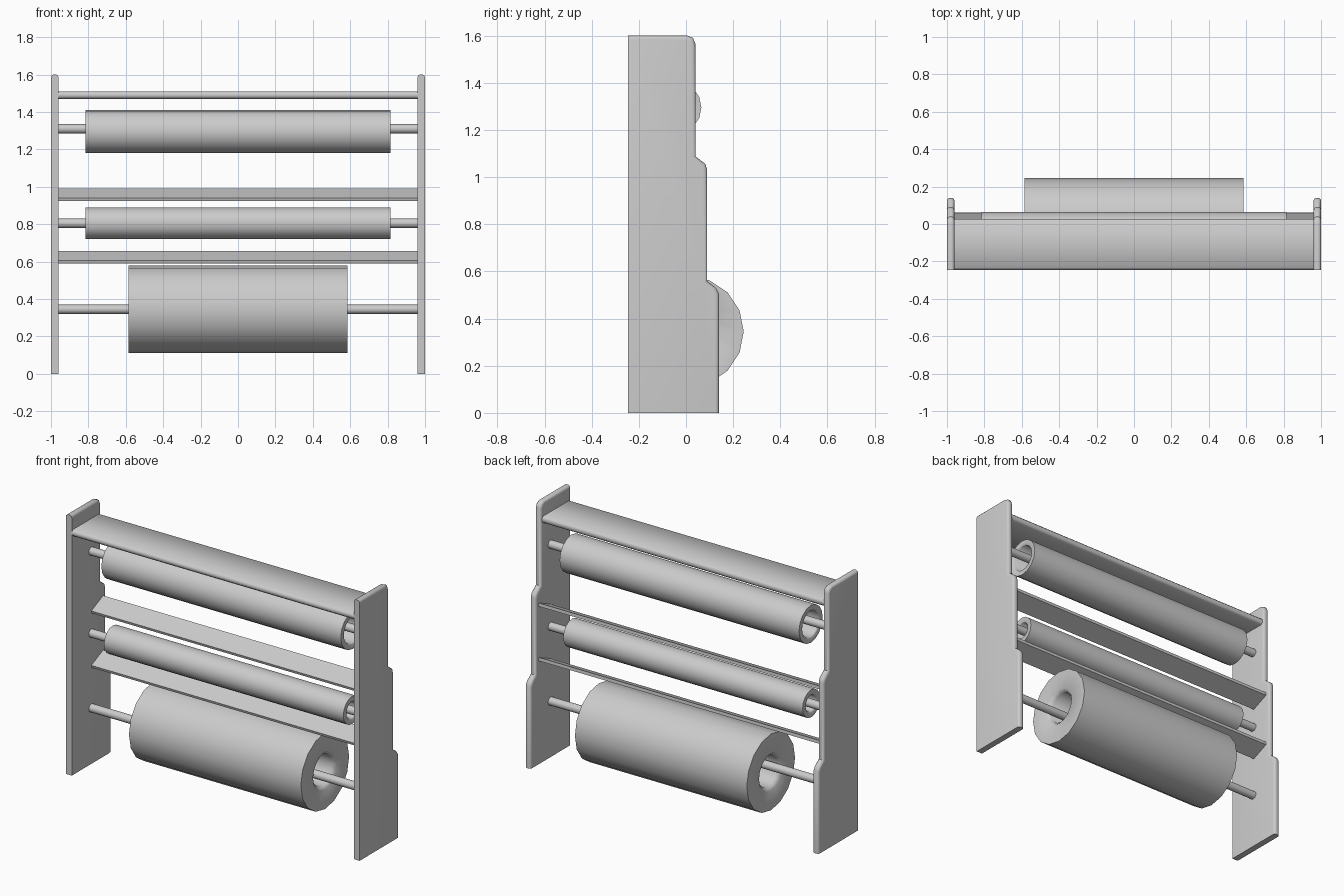
import bpy, bmesh, math

cube = bpy.data.objects.get("Cube")
if cube:
    bpy.data.objects.remove(cube, do_unlink=True)

grey = bpy.data.materials.new("light_grey")
grey.use_nodes = True
GREY = (0.6, 0.6, 0.6, 1)
grey.diffuse_color = GREY
grey.node_tree.nodes["Principled BSDF"].inputs["Base Color"].default_value = GREY

BACK = -0.245      # flat mounting side
INNER = 0.96       # inner faces of the side panels
ROD_Y = -0.055


def finish(name, bm, angle=35):
    bmesh.ops.recalc_face_normals(bm, faces=bm.faces[:])
    mesh = bpy.data.meshes.new(name)
    bm.to_mesh(mesh)
    bm.free()
    obj = bpy.data.objects.new(name, mesh)
    bpy.context.collection.objects.link(obj)
    mesh.materials.append(grey)
    bpy.ops.object.select_all(action="DESELECT")
    obj.select_set(True)
    bpy.context.view_layer.objects.active = obj
    bpy.ops.object.shade_smooth_by_angle(angle=math.radians(angle))
    return obj


def extrude_profile(points, x0, x1):
    """Prism of a (y, z) outline between two x positions."""
    bm = bmesh.new()
    face = bm.faces.new([bm.verts.new((x0, y, z)) for y, z in points])
    new = bmesh.ops.extrude_face_region(bm, geom=[face])["geom"]
    verts = [v for v in new if isinstance(v, bmesh.types.BMVert)]
    bmesh.ops.translate(bm, verts=verts, vec=(x1 - x0, 0, 0))
    return bm


def circle(radius, y, z, sides):
    return [(y + radius * math.cos(2 * math.pi * i / sides),
             z + radius * math.sin(2 * math.pi * i / sides)) for i in range(sides)]


# Stepped side panels, rounded along the top and stepped edges
panel_outline = [(BACK, 0), (0.14, 0), (0.14, 0.505), (0.127, 0.53), (0.09, 0.558),
                 (0.09, 1.03), (0.082, 1.056), (0.04, 1.088), (0.04, 1.565),
                 (0.03, 1.59), (0.005, 1.6), (BACK, 1.6)]
for side, name in ((1, "left_panel"), (-1, "right_panel")):
    bm = extrude_profile(panel_outline, side * INNER, side)
    rim = []
    for e in bm.edges:
        a, b = (v.co for v in e.verts)
        along = abs(a.x - b.x) < 1e-4
        at_back = max(a.y, b.y) < BACK + 1e-4
        at_base = max(a.z, b.z) < 1e-4
        if along and not at_back and not at_base:
            rim.append(e)
    bmesh.ops.bevel(bm, geom=rim, offset=0.015, segments=3, profile=0.5, affect="EDGES")
    finish(name, bm, 50)

# Top shelf with a rounded front edge
shelf = [(BACK, 1.482), (BACK + 0.012, 1.47), (0.018, 1.47), (0.028, 1.48),
         (0.028, 1.50), (0.018, 1.51), (BACK + 0.012, 1.51), (BACK, 1.498)]
finish("top_shelf", extrude_profile(shelf, -INNER - 0.01, INNER + 0.01), 50)

# Tilted tear-off slats
for name, z in (("upper_slat", 0.925), ("lower_slat", 0.59)):
    slat = [(-0.05, z), (0.062, z + 0.047), (0.06, z + 0.067), (-0.055, z + 0.016)]
    finish(name, extrude_profile(slat, -INNER - 0.01, INNER + 0.01))

# Rolls (hollow, softened inner lip) hanging on rods
rolls = [("top", 1.31, 1.295, -0.05, 0.115, 0.08, 0.815),
         ("middle", 0.805, 0.805, -0.055, 0.085, 0.05, 0.815),
         ("bottom", 0.345, 0.345, 0.01, 0.235, 0.095, 0.585)]
SIDES = 16
for name, rod_z, z, y, radius, hole, half in rolls:
    finish(name + "_rod", extrude_profile(circle(0.025, ROD_Y, rod_z, SIDES),
                                          -INNER - 0.01, INNER + 0.01))
    lip = 0.15 * (radius - hole)
    section = [(-half, radius), (half, radius), (half, hole + lip), (half - lip, hole),
               (-half + lip, hole), (-half, hole + lip)]
    bm = bmesh.new()
    rings = [[bm.verts.new((x, *p)) for p in circle(r, y, z, SIDES)] for x, r in section]
    for a, b in zip(rings, rings[1:] + rings[:1]):
        for i in range(SIDES):
            j = (i + 1) % SIDES
            bm.faces.new((a[i], a[j], b[j], b[i]))
    finish(name + "_roll", bm, 50)
